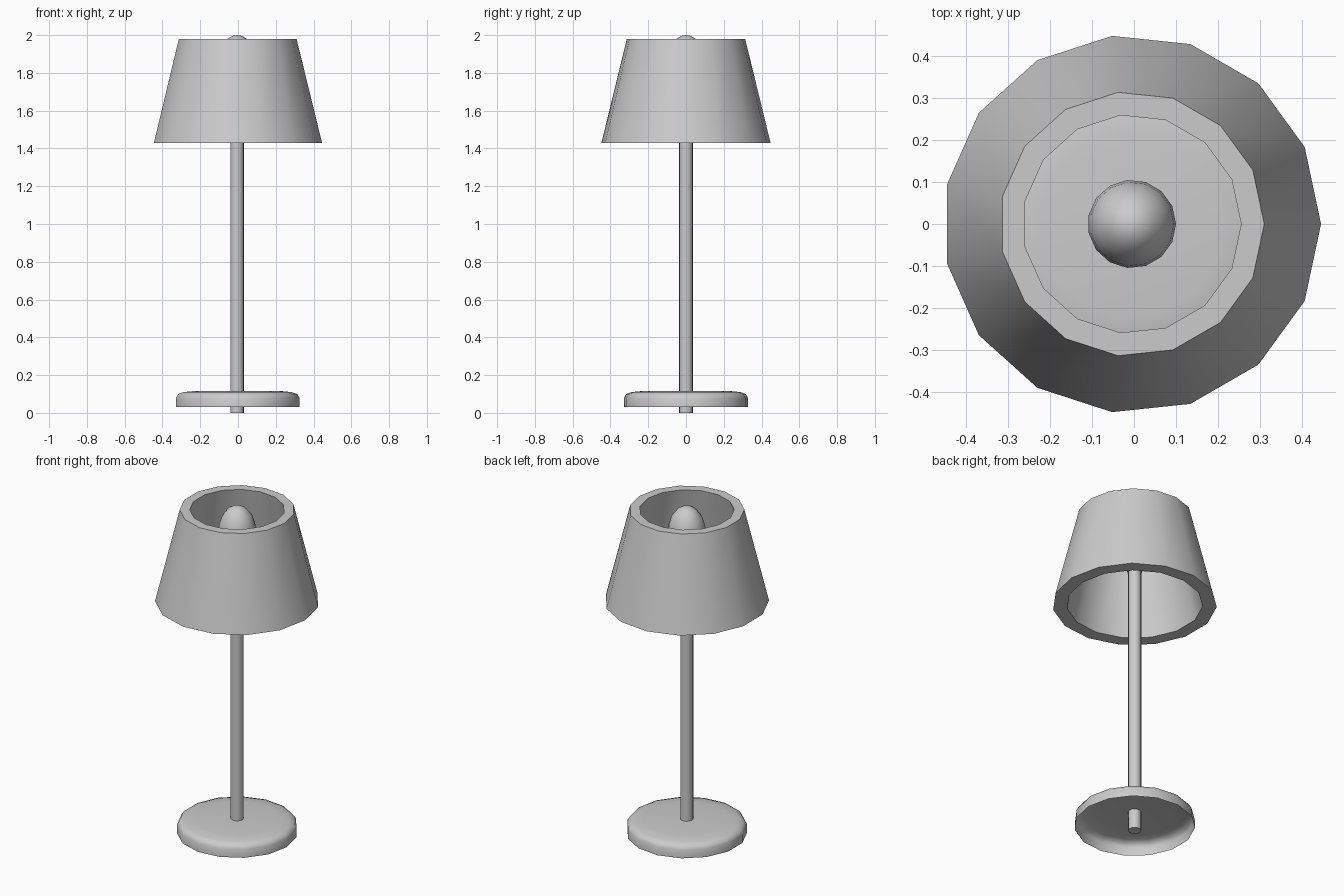
import bpy, bmesh, math

if "Cube" in bpy.data.objects:
    bpy.data.objects.remove(bpy.data.objects["Cube"])

SIDES = 15
CX = -0.005  # odd-sided rings sit slightly off centre


def lathe(name, profile, closed=False):
    """Spin an (radius, z) profile; radius 0 makes a single pole vertex."""
    bm = bmesh.new()
    rings = []
    for r, z in profile:
        if r == 0:
            rings.append([bm.verts.new((CX, 0, z))] * SIDES)
        else:
            rings.append([bm.verts.new((CX + r * math.cos(a), r * math.sin(a), z))
                          for a in (2 * math.pi * i / SIDES for i in range(SIDES))])
    pairs = list(zip(rings, rings[1:]))
    if closed:
        pairs.append((rings[-1], rings[0]))
    for low, high in pairs:
        for i in range(SIDES):
            j = (i + 1) % SIDES
            quad = (low[i], low[j], high[j], high[i])
            bm.faces.new(list(dict.fromkeys(quad)))
    mesh = bpy.data.meshes.new(name)
    bm.to_mesh(mesh)
    bm.free()
    obj = bpy.data.objects.new(name, mesh)
    bpy.context.collection.objects.link(obj)
    bpy.ops.object.select_all(action='DESELECT')
    obj.select_set(True)
    bpy.context.view_layer.objects.active = obj
    bpy.ops.object.shade_smooth_by_angle(angle=math.radians(50))
    return obj


# Open-bottomed base shell with rounded rim
lathe("base", [(0.33, 0.03), (0.33, 0.08), (0.318, 0.1), (0.29, 0.11),
               (0.22, 0.117), (0, 0.117)])

# Pole running through the base up to the bulb
lathe("pole", [(0, 0), (0.036, 0), (0.036, 1.65), (0, 1.65)])

# Pear-shaped bulb
lathe("bulb", [(0, 1.63), (0.04, 1.63), (0.05, 1.68), (0.08, 1.74), (0.1, 1.79),
               (0.105, 1.84), (0.1, 1.89), (0.083, 1.94), (0.052, 1.98),
               (0.025, 1.996), (0, 2.0)])

# Thick tapered shade, open at both ends
lathe("shade", [(0.45, 1.43), (0.315, 1.98), (0.26, 1.98), (0.372, 1.43)], closed=True)
